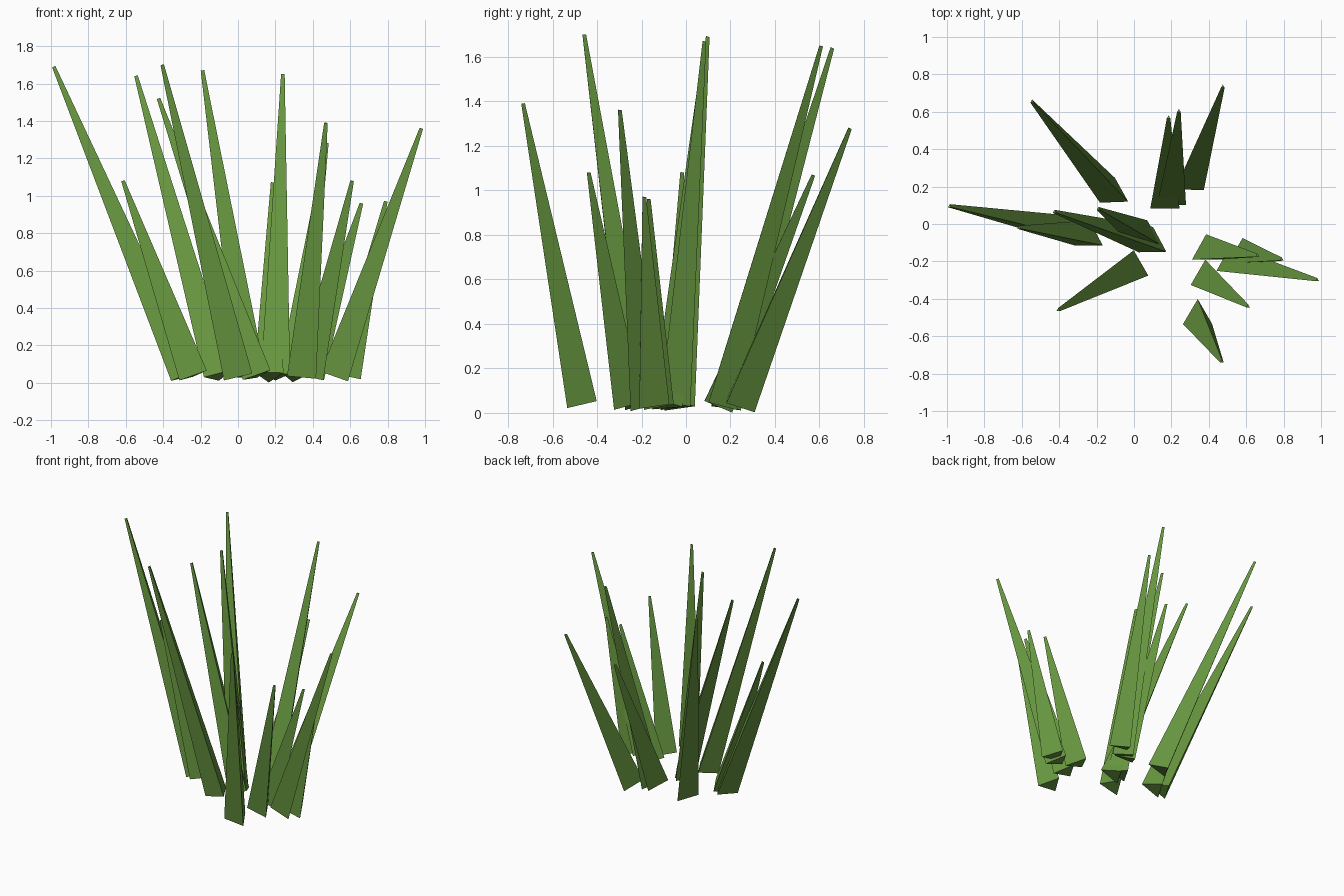
import bpy
import bmesh
from mathutils import Matrix, Vector

default_cube = bpy.data.objects.get("Cube")
if default_cube:
    bpy.data.objects.remove(default_cube, do_unlink=True)

# Single grass colour
grass_green = bpy.data.materials.new("grass_green")
grass_green.use_nodes = True
colour = (0.135, 0.305, 0.05, 1.0)
grass_green.diffuse_color = colour
shader = grass_green.node_tree.nodes["Principled BSDF"]
shader.inputs["Base Color"].default_value = colour

BASE_RADIUS = 0.09
TIP_RADIUS = 0.011
BASE_HEIGHT = 0.037


def add_blade(name, root, tip):
    """Three-sided tapering blade, flat side to the front before it is tilted."""
    start = Vector((root[0], root[1], BASE_HEIGHT))
    axis = Vector(tip) - start
    bm = bmesh.new()
    bmesh.ops.create_cone(bm, cap_ends=True, segments=3, radius1=BASE_RADIUS,
                          radius2=TIP_RADIUS, depth=axis.length)
    # Turn one corner to the back, whatever the starting corner is
    corner = max(bm.verts, key=lambda v: v.co.xy.length).co.xy
    turn = corner.angle_signed(Vector((0, 1)))
    bm.transform(Matrix.Rotation(-turn, 4, "Z"))
    # Stand on the root and lean towards the tip
    lean = Vector((0, 0, 1)).rotation_difference(axis).to_matrix().to_4x4()
    bm.transform(Matrix.Translation(start + axis / 2) @ lean)
    mesh = bpy.data.meshes.new(name)
    bm.to_mesh(mesh)
    bm.free()
    mesh.materials.append(grass_green)
    blade = bpy.data.objects.new(name, mesh)
    bpy.context.collection.objects.link(blade)


# Root (x, y) and tip (x, y, z) of every blade
blades = {
    "left_fan": [
        ((0.515, -0.205), (0.98, -0.3, 1.36)),
        ((0.58, -0.165), (0.79, -0.19, 0.97)),
        ((0.385, -0.145), (0.66, -0.17, 0.96)),
        ((0.38, -0.28), (0.61, -0.44, 1.08)),
    ],
    "front": [
        ((0.34, -0.49), (0.47, -0.735, 1.39)),
        ((0, -0.23), (-0.405, -0.46, 1.7)),
    ],
    "right_fan": [
        ((-0.285, -0.05), (-0.985, 0.095, 1.69)),
        ((-0.24, -0.07), (-0.615, -0.02, 1.08)),
        ((0.1, -0.105), (-0.425, 0.065, 1.52)),
        ((0.07, -0.07), (-0.19, 0.08, 1.67)),
    ],
    "back": [
        ((-0.105, 0.16), (-0.545, 0.655, 1.64)),
        ((0.295, 0.225), (0.475, 0.735, 1.28)),
        ((0.2, 0.145), (0.24, 0.605, 1.65)),
        ((0.165, 0.125), (0.185, 0.57, 1.07)),
    ],
}
for group, members in blades.items():
    for number, (root, tip) in enumerate(members, start=1):
        add_blade(f"{group}_grass_blade_{number}", root, tip)
